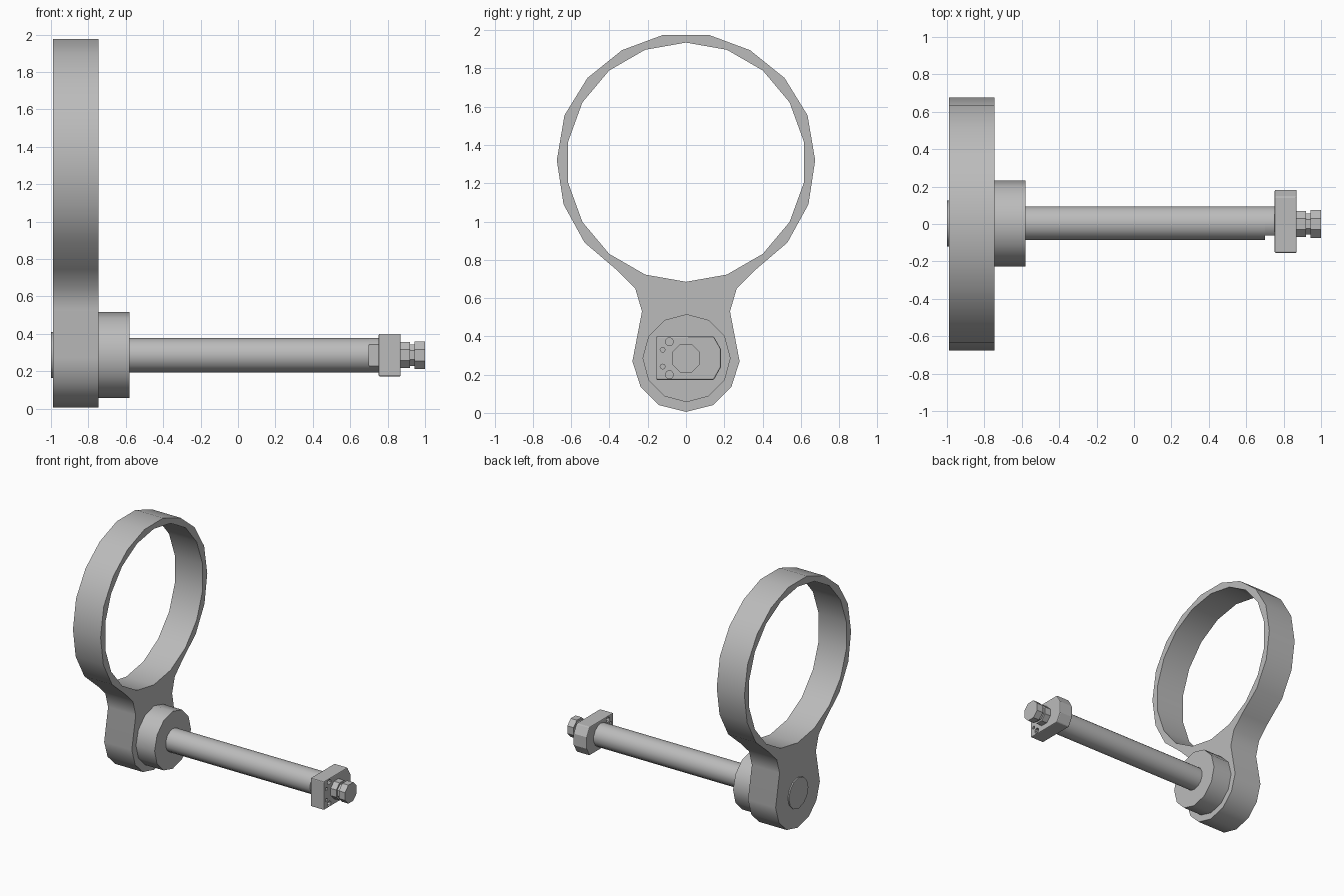
import bpy, bmesh, math

if "Cube" in bpy.data.objects:
    bpy.data.objects.remove(bpy.data.objects["Cube"], do_unlink=True)

metal = bpy.data.materials.new("grey metal")
metal.use_nodes = True
GREY = (0.5, 0.5, 0.5, 1)
metal.diffuse_color = GREY
metal.node_tree.nodes["Principled BSDF"].inputs["Base Color"].default_value = GREY
AXIS_Z = 0.286


def polygon(y, z, radius, sides, start=90):
    """Regular polygon as (y, z) points."""
    angles = [math.radians(start + 360 * i / sides) for i in range(sides)]
    return [(y + radius * math.cos(a), z + radius * math.sin(a)) for a in angles]


def add_prism(bm, loops, x0, x1):
    """Fill the first loop, with the others as holes, and extrude along x."""
    edges = []
    for loop in loops:
        verts = [bm.verts.new((x0, y, z)) for y, z in loop]
        edges += [bm.edges.new((v, verts[i - 1])) for i, v in enumerate(verts)]
    if len(loops) == 1:
        faces = [bm.faces.new(verts)]
    else:
        filled = bmesh.ops.triangle_fill(bm, edges=edges, use_beauty=True)
        faces = [f for f in filled["geom"] if isinstance(f, bmesh.types.BMFace)]
    out = bmesh.ops.extrude_face_region(bm, geom=faces, use_keep_orig=True)
    moved = [v for v in out["geom"] if isinstance(v, bmesh.types.BMVert)]
    bmesh.ops.translate(bm, vec=(x1 - x0, 0, 0), verts=moved)


def make(name, sections, smooth=True):
    """Object from a list of (loops, x0, x1) prisms."""
    bm = bmesh.new()
    for loops, x0, x1 in sections:
        add_prism(bm, loops, x0, x1)
    bmesh.ops.recalc_face_normals(bm, faces=bm.faces)
    mesh = bpy.data.meshes.new(name)
    bm.to_mesh(mesh)
    bm.free()
    mesh.materials.append(metal)
    obj = bpy.data.objects.new(name, mesh)
    bpy.context.collection.objects.link(obj)
    if smooth:
        bpy.ops.object.select_all(action="DESELECT")
        obj.select_set(True)
        bpy.context.view_layer.objects.active = obj
        bpy.ops.object.shade_smooth_by_angle(angle=math.radians(32))
    return obj


# Ring with its mounting lug, mirrored from a half outline
half = [(0.12, 1.975), (0.335, 1.895), (0.515, 1.75), (0.635, 1.555),
        (0.675, 1.32), (0.64, 1.09), (0.53, 0.89), (0.36, 0.745),
        (0.265, 0.65), (0.23, 0.53), (0.28, 0.27), (0.237, 0.135), (0.14, 0.04)]
outline = half + [(0, 0.005)] + [(-y, z) for y, z in reversed(half)]
make("ring_bracket", [([outline, polygon(0, 1.31, 0.625, 18)], -0.99, -0.745)])

# Hub on the inner side and pin head on the outer side
make("hub", [([polygon(0.003, AXIS_Z, 0.23, 12)], -0.75, -0.58)])
make("pin_head", [([polygon(0.003, AXIS_Z, 0.123, 12)], -1.0, -0.985)])

# Shaft with a flat cut at its tip
shaft = polygon(0.004, AXIS_Z, 0.092, 14)
tip = [(max(y, -0.062), z) for y, z in shaft]
make("shaft", [([shaft], -0.6, 0.7), ([tip], 0.7, 0.76)])

# Clamp block with two pairs of through holes
block_outline = [(-0.155, 0.172), (0.145, 0.172), (0.183, 0.24),
                 (0.183, 0.332), (0.145, 0.4), (-0.155, 0.4)]
block = make("clamp_block", [([block_outline], 0.752, 0.87)], smooth=False)
drills = []
for side in (-1, 1):
    drills.append(([polygon(-0.087, AXIS_Z + side * 0.086, 0.021, 10)], 0.7, 0.95))
    drills.append(([polygon(-0.122, AXIS_Z + side * 0.044, 0.013, 8)], 0.7, 0.95))
cutter = make("hole_cutter", drills, smooth=False)
cutter.hide_render = True
cutter.hide_set(True)
bevel = block.modifiers.new("rounded edges", "BEVEL")
bevel.width = 0.007
bevel.segments = 2
holes = block.modifiers.new("holes", "BOOLEAN")
holes.operation = "DIFFERENCE"
holes.solver = "EXACT"
holes.object = cutter

# End bolt: flange, neck and head
make("end_bolt", [
    ([polygon(0, AXIS_Z, 0.076, 8, 22.5)], 0.86, 0.92),
    ([polygon(0, AXIS_Z, 0.062, 8, 22.5)], 0.915, 0.95),
    ([polygon(0, AXIS_Z, 0.08, 8, 22.5)], 0.945, 1.0),
], smooth=False)
